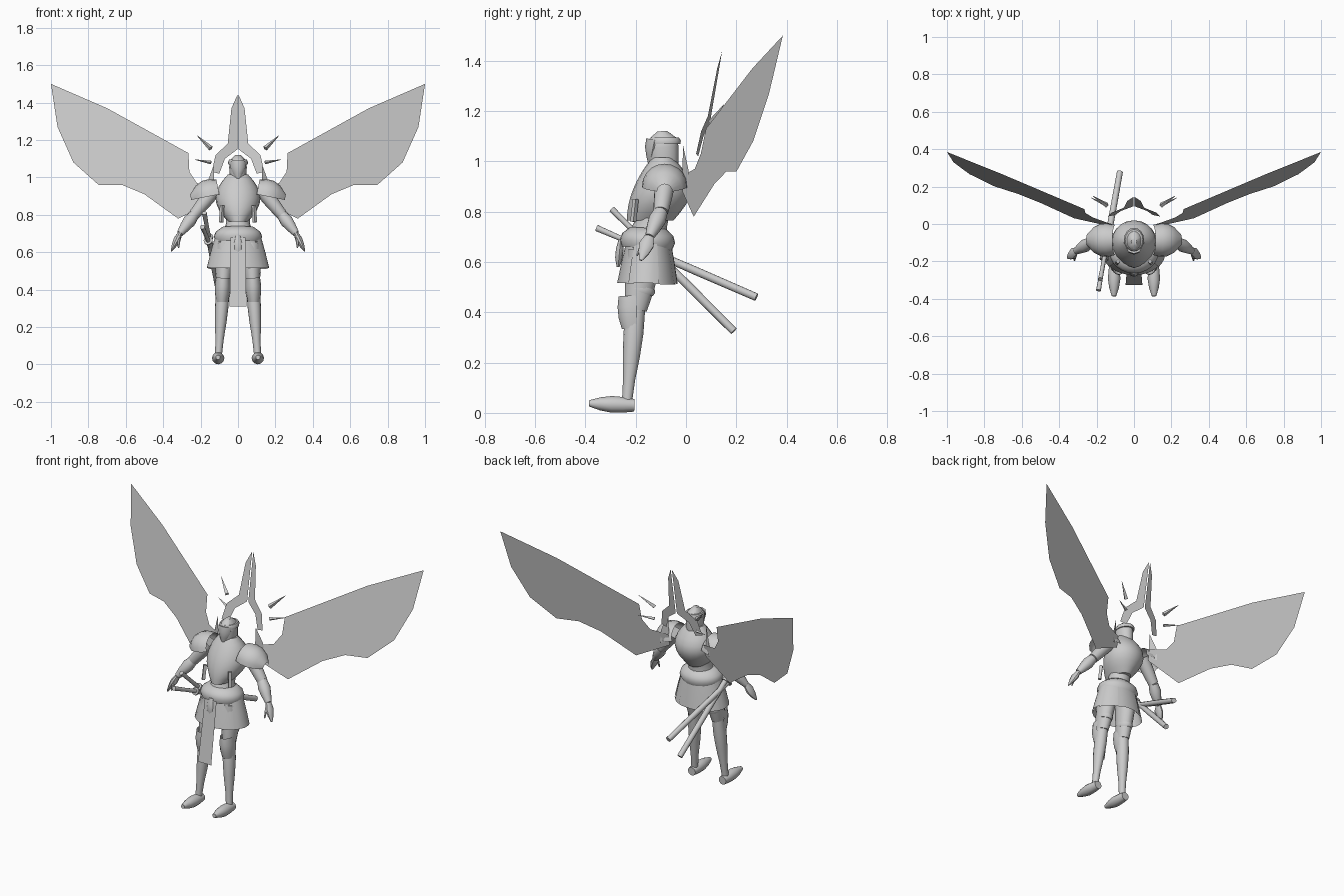
import bpy
import bmesh
from math import sin, pi, cos
from mathutils import Vector

cube = bpy.data.objects.get("Cube")
if cube:
    bpy.data.objects.remove(cube, do_unlink=True)

grey = bpy.data.materials.new("plain_grey")
grey.use_nodes = True
grey.diffuse_color = (0.6, 0.6, 0.6, 1)
grey.node_tree.nodes["Principled BSDF"].inputs["Base Color"].default_value = grey.diffuse_color

X_AXIS, Y_AXIS, Z_AXIS = Vector((1, 0, 0)), Vector((0, 1, 0)), Vector((0, 0, 1))
FULL_TURN = 2 * pi
FRONT_HALF = (pi * 0.9, pi * 2.1)
UPPER_HALF = (pi / 2, pi * 1.5)
created = []


def build(name, points, faces, pair=False):
    """Make one object, or a left and right pair mirrored across x."""
    sides = {"left_": 1, "right_": -1} if pair else {"": 1}
    for prefix, sign in sides.items():
        mesh = bpy.data.meshes.new(prefix + name)
        mesh.from_pydata([(sign * p[0], p[1], p[2]) for p in points], [], faces)
        bm = bmesh.new()
        bm.from_mesh(mesh)
        bmesh.ops.recalc_face_normals(bm, faces=bm.faces)
        bm.to_mesh(mesh)
        bm.free()
        mesh.materials.append(grey)
        obj = bpy.data.objects.new(prefix + name, mesh)
        bpy.context.collection.objects.link(obj)
        created.append(obj)


def join_rings(name, rings, closed=True, pair=False):
    """Skin a list of rings; closed ones also get end caps."""
    count = len(rings[0])
    points = [point for ring in rings for point in ring]
    faces = []
    for row in range(len(rings) - 1):
        for k in range(count if closed else count - 1):
            a, b = row * count + k, row * count + (k + 1) % count
            faces.append((a, b, b + count, a + count))
    if closed:
        faces.append(tuple(range(count)))
        faces.append(tuple(range(len(points) - count, len(points))))
    build(name, points, faces, pair)


def ring(centre, across, along, arc=None, sides=16):
    """Ellipse, or an open arc of one, around a centre."""
    first, last = arc or (0, FULL_TURN)
    angles = [first + (last - first) * k / sides for k in range(sides + 1 if arc else sides)]
    return [centre + across * cos(a) + along * sin(a) for a in angles]


def limb(name, start, end, radii, stretch=1, arc=None, pair=False, sides=16):
    """Straight form whose evenly spaced radii shape it from start to end."""
    start, end = Vector(start), Vector(end)
    direction = (end - start).normalized()
    reference = Z_AXIS if abs(direction.y) > 0.9 else Y_AXIS
    across = reference.cross(direction).normalized()
    along = direction.cross(across) * stretch
    steps = len(radii) - 1
    rings = [ring(start.lerp(end, i / steps), across * r, along * r, arc, sides)
             for i, r in enumerate(radii)]
    join_rings(name, rings, arc is None, pair)


def panel(name, outline, depth, pair=False):
    """Flat sheet outlined from the front; depth gives y for each x and z."""
    points = [(x, depth(x, z), z) for x, z in outline]
    build(name, points, [tuple(range(len(points)))], pair)


def chest_ring(t):
    """Barrel-shaped chest section, from waist to neck."""
    front = 0.1 * t * t - 0.235
    back = 0.07 * sin(pi * t) - 0.05
    width = 0.12 * sin(pi * (0.15 + 0.7 * t))
    centre = Vector((0, (front + back) / 2, 0.765 + t / 4))
    return ring(centre, X_AXIS * width, Y_AXIS * (back - front) / 2, sides=20)


# Swept wings
panel("wing",
      [(.12, .95), (.22, .97), (.26, 1.03), (.265, 1.13), (.7, 1.37), (1, 1.5), (.965, 1.27),
       (.88, 1.08), (.745, .96), (.62, .96), (.5, .91), (.32, .78), (.12, .88)],
      lambda x, z: 0.32 * x + 0.19 * z - 0.22, pair=True)

# Split crest and rays behind the head
panel("crest",
      [(.004, 1.44), (.035, 1.37), (.055, 1.18), (.12, 1.12), (.14, 1.03), (.1, 1.02),
       (.07, 1.1), (.004, 1.15)],
      lambda x, z: 0.17 * z - 0.25 * x - 0.1, pair=True)
limb("upper_ray", (.145, .1, 1.155), (.22, .15, 1.225), (.014, .001), pair=True, sides=4)
limb("lower_ray", (.145, .1, 1.08), (.23, .14, 1.095), (.01, .001), pair=True, sides=4)

# Head, face mask and helmet brim
limb("helmet", (0, -.085, .96), (0, -.095, 1.12), (.04, .044, .046, .047, .045, .015), stretch=1.3)
limb("face_mask", (0, -.145, .985), (0, -.125, 1.085), (.006, .025, .04, .042), stretch=.8, sides=8)
limb("helmet_brim", (0, -.085, 1.07), (0, -.085, 1.095), (.052, .054, .047), stretch=1.2)

# Torso and belt
join_rings("chest_armour", [chest_ring(i / 8) for i in range(9)])
limb("waist", (0, -.15, .7), (0, -.13, .8), (.08, .065, .065))
limb("belt", (0, -.155, .655), (0, -.15, .735), (.118, .13, .12, .085), stretch=.85, sides=24)
limb("belt_buckle", (0, -.27, .58), (0, -.26, .69), (.01, .025, .025, .012), stretch=.6, sides=8)
limb("side_strap", (.085, -.2, .85), (.09, -.21, .76), (.012, .012), pair=True, sides=4)

# Overlapping skirt panels, open at the front
for number in range(7):
    middle = pi / 2 + (number - 3) * pi * .27
    lift = .004 * (number % 2)
    limb(f"skirt_panel_{number}", (0, -.15, .68), (0, -.155, .513 + lift),
         (.12 + lift, .143 + lift, .163 + lift), stretch=.73,
         arc=(middle - pi / 6, middle + pi / 6), sides=6)
panel("front_cloth", [(-.04, .68), (.04, .68), (.045, .31), (-.045, .31)],
      lambda x, z: 0.16 * z - 0.375)

# Shoulder guards and upright fins
limb("shoulder_guard", (.1, -.085, .91), (.25, -.085, .88), (.08, .09, .088, .07, .03),
     arc=UPPER_HALF, pair=True, sides=10)
panel("shoulder_fin", [(.13, 1.065), (.165, .97), (.17, .89), (.125, .9)],
      lambda x, z: 0.6 * x - 0.09, pair=True)

# Arms and hands
elbow, wrist = (.235, -.1, .8), (.31, -.145, .7)
limb("upper_arm", (.13, -.08, .93), elbow, (.04, .037, .03), pair=True)
limb("forearm", elbow, wrist, (.028, .035, .028, .018), pair=True)
limb("hand", wrist, (.356, -.18, .607), (.013, .019, .014, .004), stretch=1.6, pair=True, sides=10)
limb("thumb", (.315, -.17, .68), (.318, -.195, .625), (.01, .004), pair=True, sides=6)

# Legs, knee guards and feet
knee, ankle = (.08, -.2, .41), (.105, -.235, .04)
limb("thigh", (.07, -.16, .64), knee, (.055, .05, .044, .034), stretch=1.3, pair=True)
limb("shin", knee, ankle, (.034, .036, .031, .022, .018), stretch=1.1, pair=True)
limb("knee_guard", (.08, -.215, .465), (.085, -.21, .335), (.038, .042, .04, .032), stretch=1.4,
     arc=FRONT_HALF, pair=True, sides=10)
limb("thigh_band", (.075, -.18, .5), (.077, -.185, .475), (.044, .046, .042), stretch=1.3, pair=True)
limb("foot", (.105, -.205, .03), (.107, -.386, .038), (.025, .031, .033, .026, .012), pair=True, sides=12)

# Two sheathed swords on the right hip
for label, start, end in (("long_sword", (-.19, -.355, .735), (-.075, .28, .46)),
                          ("short_sword", (-.18, -.295, .81), (-.09, .19, .325))):
    pommel, tip = Vector(start), Vector(end)
    collar = pommel.lerp(tip, .26)
    limb(label + "_grip", pommel, collar, (.013, .011, .012), sides=10)
    limb(label + "_guard", collar, pommel.lerp(tip, .275), (.024, .024), sides=10)
    limb(label + "_sheath", collar, tip, (.015, .017, .016), sides=10)

# Smooth shading with crisp edges
bpy.ops.object.select_all(action="DESELECT")
for obj in created:
    obj.select_set(True)
bpy.context.view_layer.objects.active = created[0]
bpy.ops.object.shade_smooth_by_angle(angle=pi / 4)
